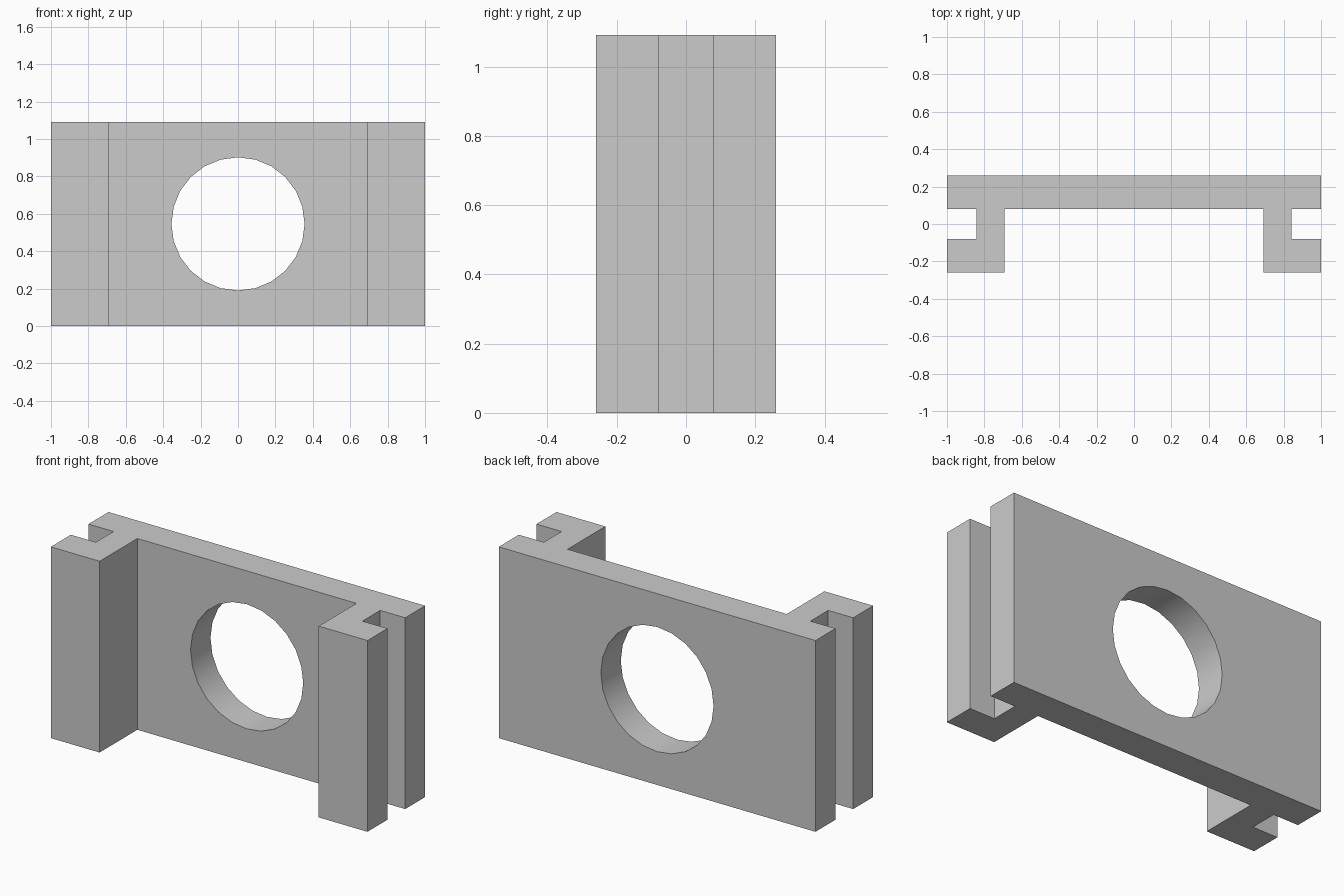
import bpy, bmesh, math

if "Cube" in bpy.data.objects:
    bpy.data.objects.remove(bpy.data.objects["Cube"])

HEIGHT = 1.092
HALF_Y = 0.26      # outer front/back
SLOT_Y = 0.08      # half width of the side slots
LEG_X = 0.692      # inner face of each rail
SLOT_X = 0.842     # bottom of each side slot
HOLE_R = 0.356

# Right half of the plan outline, front to back; the left half is mirrored
right = [(LEG_X, SLOT_Y), (LEG_X, -HALF_Y), (1, -HALF_Y), (1, -SLOT_Y),
         (SLOT_X, -SLOT_Y), (SLOT_X, SLOT_Y), (1, SLOT_Y), (1, HALF_Y)]
outline = right + [(-x, y) for x, y in reversed(right)]

# Slotted bracket body: outline extruded upward
bm = bmesh.new()
base = bm.faces.new([bm.verts.new((x, y, 0)) for x, y in outline])
top = bmesh.ops.extrude_face_region(bm, geom=[base])["geom"]
bmesh.ops.translate(bm, vec=(0, 0, HEIGHT),
                    verts=[v for v in top if isinstance(v, bmesh.types.BMVert)])
bmesh.ops.recalc_face_normals(bm, faces=bm.faces)
mesh = bpy.data.meshes.new("slotted_bracket")
bm.to_mesh(mesh)
bm.free()
bracket = bpy.data.objects.new("slotted_bracket", mesh)
bpy.context.collection.objects.link(bracket)

# Round hole through the back plate
bpy.ops.mesh.primitive_cylinder_add(vertices=24, radius=HOLE_R, depth=1,
                                    location=(0, 0.17, HEIGHT / 2),
                                    rotation=(math.pi / 2, 0, 0))
cutter = bpy.context.object
cutter.name = "hole_cutter"
cutter.hide_render = True

bpy.ops.object.select_all(action='DESELECT')
bracket.select_set(True)
bpy.context.view_layer.objects.active = bracket
cut = bracket.modifiers.new("hole", 'BOOLEAN')
cut.operation = 'DIFFERENCE'
cut.solver = 'EXACT'
cut.object = cutter
bpy.ops.object.modifier_apply(modifier=cut.name)
bpy.data.objects.remove(cutter)

# Smooth hole wall, sharp edges elsewhere
bpy.ops.object.shade_smooth_by_angle(angle=math.radians(30))
